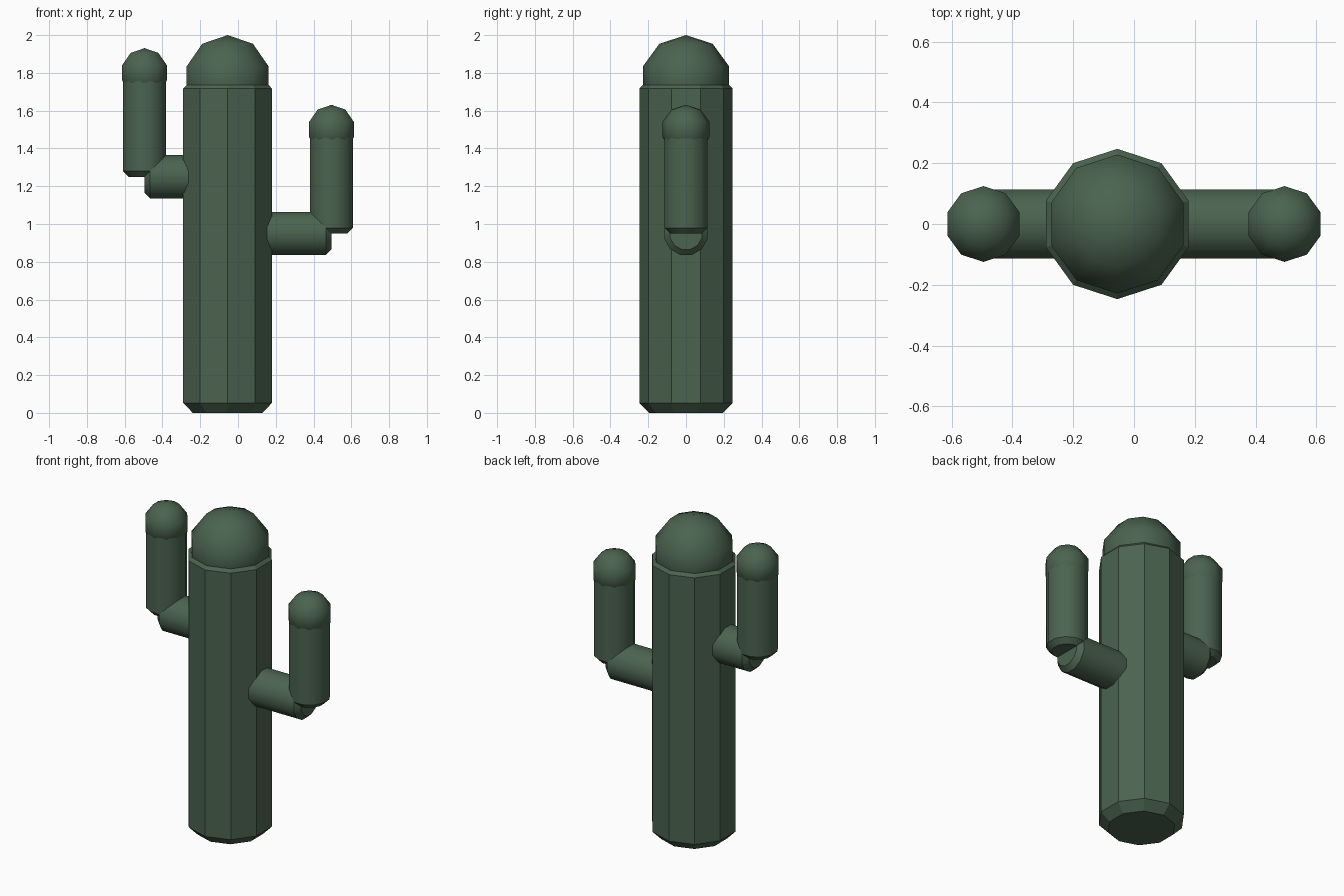
import bpy
from math import sin, cos, pi

if "Cube" in bpy.data.objects:
    bpy.data.objects.remove(bpy.data.objects["Cube"])

green = bpy.data.materials.new("cactus green")
green.use_nodes = True
color = (0.07, 0.125, 0.078, 1)
green.diffuse_color = color
green.node_tree.nodes["Principled BSDF"].inputs["Base Color"].default_value = color


def lathe(name, profile, sides, start, place, smooth_angle=None):
    """Turn a (radius, height) profile; place maps local points to the model."""
    verts, faces, rings = [], [], []
    for radius, height in profile:
        ring = []
        for i in range(sides if radius else 1):
            a = start + 2 * pi * i / sides
            ring.append(len(verts))
            verts.append(place(radius * cos(a), radius * sin(a), height))
        rings.append(ring)
    for low, high in zip(rings, rings[1:]):
        for i in range(sides):
            j = (i + 1) % sides
            corners = [low[i % len(low)], low[j % len(low)],
                       high[j % len(high)], high[i % len(high)]]
            faces.append(list(dict.fromkeys(corners)))
    if len(rings[0]) > 1:
        faces += [rings[0][::-1], rings[-1]]
    mesh = bpy.data.meshes.new(name)
    mesh.from_pydata(verts, [], faces)
    mesh.materials.append(green)
    obj = bpy.data.objects.new(name, mesh)
    bpy.context.collection.objects.link(obj)
    if smooth_angle:
        bpy.ops.object.select_all(action="DESELECT")
        obj.select_set(True)
        bpy.context.view_layer.objects.active = obj
        bpy.ops.object.shade_smooth_by_angle(angle=smooth_angle)
    return obj


def chamfered(radius, length, cut):
    return [(radius - cut, 0), (radius, cut), (radius, length - cut), (radius - cut, length)]


def ball(name, x, z, radius):
    """Coarse five-ring ball with smooth shading."""
    profile = [(radius * sin(pi * k / 5) if 0 < k < 5 else 0, -radius * cos(pi * k / 5))
               for k in range(6)]
    lathe(name, profile, 10, pi / 2, lambda u, v, h: (x + u, v, z + h), pi / 2)


# Faceted trunk with chamfered ends, and its dome
TRUNK_X = -0.055
lathe("trunk", chamfered(0.247, 1.77, 0.053), 10, pi / 2,
      lambda u, v, h: (TRUNK_X + u, v, h))
ball("trunk_dome", TRUNK_X, 1.76, 0.24)

# Each arm: a level branch, an upright stem and a rounded cap
ARM_X, ARM_R, CUT = 0.495, 0.118, 0.03
for side, s, z in (("left", 1, 0.95), ("right", -1, 1.25)):
    reach = ARM_X + s * -TRUNK_X
    lathe(side + "_branch", chamfered(ARM_R, reach, CUT), 12, pi / 12,
          lambda u, v, h: (TRUNK_X + s * h, s * u, z + v), pi / 4.5)
    lathe(side + "_stem", chamfered(ARM_R, 0.55, CUT), 12, pi / 12,
          lambda u, v, h: (s * ARM_X + u, v, z + h), pi / 4.5)
    ball(side + "_cap", s * ARM_X, z + 0.55, 0.131)
